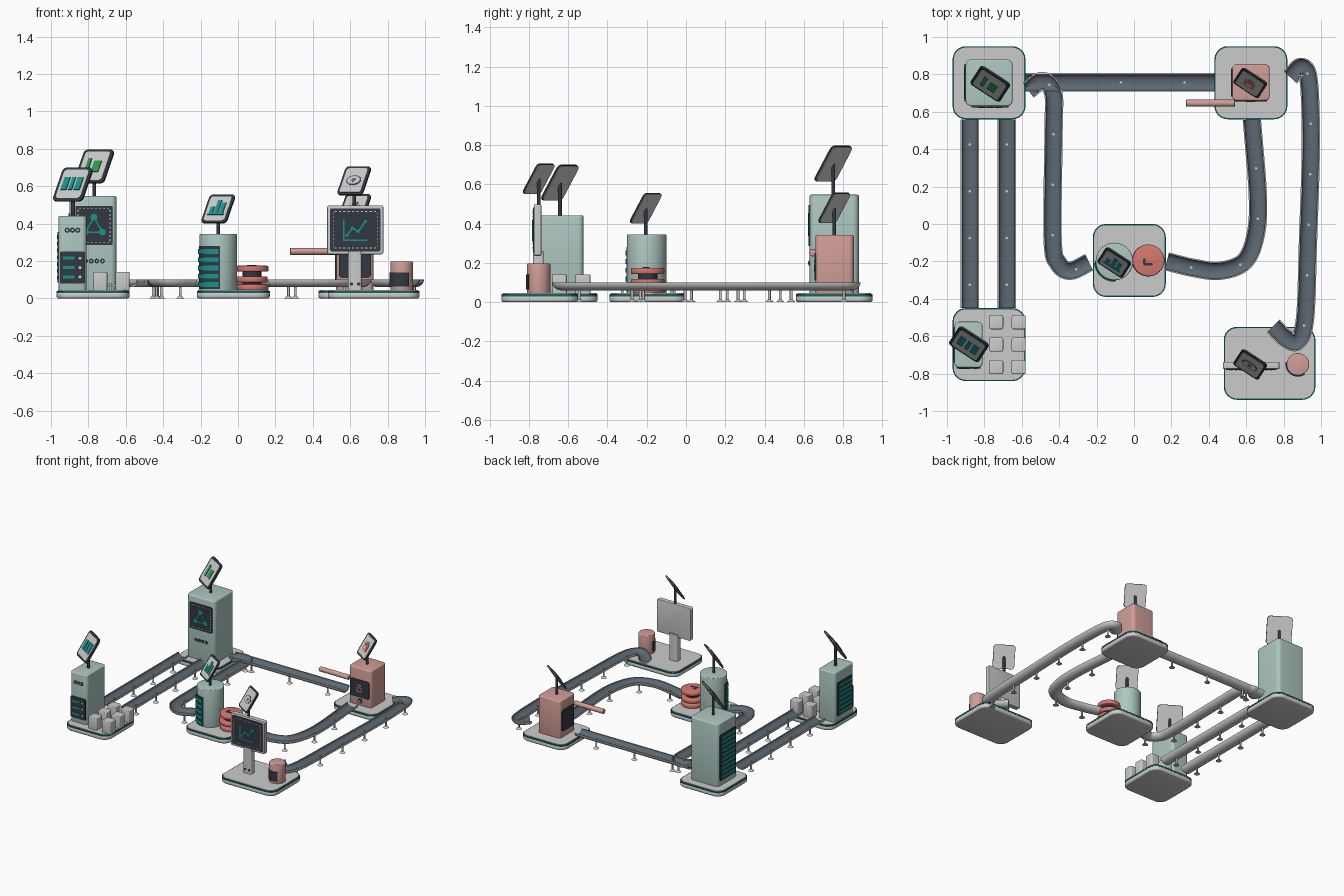
import bpy, bmesh, math
from mathutils import Matrix, Vector

if "Cube" in bpy.data.objects:
    bpy.data.objects.remove(bpy.data.objects["Cube"])


def mat(name, rgb):
    m = bpy.data.materials.new(name)
    m.diffuse_color = (*rgb, 1)
    m.use_nodes = True
    m.node_tree.nodes["Principled BSDF"].inputs["Base Color"].default_value = m.diffuse_color
    return m


SAGE = mat("sage", (.42, .57, .53))
PINK = mat("pink", (.64, .34, .31))
CORAL = mat("coral", (.66, .19, .16))
GREY = mat("light grey", (.60, .60, .60))
DARK = mat("charcoal", (.032, .04, .055))
SLATE = mat("slate belt", (.11, .14, .17))
TEAL = mat("teal", (.01, .29, .26))
TRIM = mat("dark teal", (.006, .13, .12))
GREEN = mat("green", (.03, .32, .08))


def finish(name, bm, mats, M=None):
    bmesh.ops.recalc_face_normals(bm, faces=bm.faces)
    me = bpy.data.meshes.new(name)
    if M:
        bm.transform(M)
    bm.to_mesh(me)
    bm.free()
    for m in mats:
        me.materials.append(m)
    me.shade_smooth()
    me.set_sharp_from_angle(angle=math.radians(35))
    ob = bpy.data.objects.new(name, me)
    bpy.context.collection.objects.link(ob)
    return ob


def prism(name, pts, z0, z1, m, M=None, bevel=0):
    bm = bmesh.new()
    f = bm.faces.new([bm.verts.new((x, y, z0)) for x, y in pts])
    ext = bmesh.ops.extrude_face_region(bm, geom=[f])['geom']
    bmesh.ops.translate(bm, vec=(0, 0, z1 - z0),
                        verts=[v for v in ext if isinstance(v, bmesh.types.BMVert)])
    bmesh.ops.recalc_face_normals(bm, faces=bm.faces)
    if bevel:
        es = [e for e in bm.edges if e.calc_face_angle(0) > 1]
        bmesh.ops.bevel(bm, geom=es, offset=bevel, segments=3, profile=.5, affect='EDGES')
    return finish(name, bm, [m], M)


def rrect(cx, cy, w, h, r):
    out = []
    for sx, sy, a in ((1, 1, 0), (-1, 1, 90), (-1, -1, 180), (1, -1, 270)):
        for i in range(7):
            t = math.radians(a + 15 * i)
            out.append((cx + sx * (w / 2 - r) + r * math.cos(t), cy + sy * (h / 2 - r) + r * math.sin(t)))
    return out


def rect(cx, cy, w, h):
    return [(cx + sx * w / 2, cy + sy * h / 2) for sx, sy in ((-1, -1), (1, -1), (1, 1), (-1, 1))]


def circle(cx, cy, r, n=40):
    return [(cx + r * math.cos(2 * math.pi * i / n), cy + r * math.sin(2 * math.pi * i / n)) for i in range(n)]


def arc(cx, cy, r0, r1, a0, a1, n=12):
    an = [math.radians(a0 + (a1 - a0) * i / n) for i in range(n + 1)]
    return ([(cx + r1 * math.cos(a), cy + r1 * math.sin(a)) for a in an] +
            [(cx + r0 * math.cos(a), cy + r0 * math.sin(a)) for a in reversed(an)])


def stroke(x0, y0, x1, y1, w):
    d = Vector((x1 - x0, y1 - y0)).normalized() * w / 2
    return [(x0 + d.y, y0 - d.x), (x1 + d.y, y1 - d.x), (x1 - d.y, y1 + d.x), (x0 - d.y, y0 + d.x)]


def frame(o, x, y):
    x, y = Vector(x).normalized(), Vector(y).normalized()
    n = x.cross(y)
    return Matrix(((x.x, y.x, n.x, o[0]), (x.y, y.y, n.y, o[1]), (x.z, y.z, n.z, o[2]), (0, 0, 0, 1)))


def front(x, y, z):
    return frame((x, y, z), (1, 0, 0), (0, 0, 1))


def left(x, y, z):
    return frame((x, y, z), (0, -1, 0), (0, 0, 1))


def dashes(M, w, h, n=8):
    for i in range(n):
        t = (i + .5) / n - .5
        for s in (-.5, .5):
            prism("panel_dash", rect(t * w, s * h, w / n * .5, .004), 0, .007, GREY, M)
            prism("panel_dash", rect(s * w, t * h, .004, h / n * .5), 0, .007, GREY, M)


def louvre(M, w, h, n):
    prism("vent_panel", rrect(0, 0, w, h, .01), -.003, .005, DARK, M)
    for i in range(n):
        prism("vent_slat", rect(0, ((i + .5) / n - .5) * h * .94, w * .86, h / n * .5), 0, .009, TEAL, M)


# Station bases
for x, y, w in ((-.775, -.645, .39), (-.775, .755, .39), (.625, .755, .39), (-.025, -.195, .39), (.725, -.745, .49)):
    prism("base_body", rrect(x, y, w, .39, .07), 0, .036, GREY, None, .012)
    prism("base_trim", rrect(x, y, w, .39, .07), .030, .041, TRIM)
    prism("base_top", rrect(x, y, w - .014, .376, .063), .036, .046, GREY)

# Towers and cylinder
prism("server_tower", rrect(-.885, -.645, .15, .245, .025), .04, .442, SAGE, None, .008)
prism("main_tower", rrect(-.775, .755, .25, .25, .03), .04, .547, SAGE, None, .008)
prism("pink_tower", rrect(.625, .757, .20, .195, .025), .04, .342, PINK, None, .008)
prism("storage_cylinder", circle(-.105, -.2, .10, 56), .04, .345, SAGE, None, .006)

# Server tower details
F = front(-.885, -.7675, .165)
prism("server_panel", rrect(0, 0, .13, .17, .008), -.003, .006, DARK, F)
for i in range(3):
    prism("server_row", rect(-.02, .05 - .05 * i, .06, .016), 0, .009, TEAL, F)
    prism("server_light", circle(.04, .05 - .05 * i, .008, 12), 0, .009, GREY, F)
for i in (-1, 0, 1):
    prism("tower_dot", circle(.028 * i, .2, .014, 20), -.002, .005, DARK, F)
    prism("tower_dot_core", circle(.028 * i, .2, .006, 12), 0, .008, SAGE, F)
louvre(left(-.96, -.645, .22), .19, .27, 7)

# Main tower details: panel with linked nodes
F = front(-.77, .63, .39)
prism("main_panel", rrect(0, 0, .20, .21, .01), -.003, .006, DARK, F)
dashes(F, .17, .18)
nodes = [(0, .045), (-.045, -.035), (.045, -.035)]
for i, (x, y) in enumerate(nodes):
    prism("node", circle(x, y, .018, 20), 0, .009, TEAL, F)
    prism("node_link", stroke(x, y, *nodes[i - 1], .008), 0, .008, TEAL, F)
for i in range(4):
    prism("main_dot", circle(-.045 + .03 * i, -.19, .013, 20), -.002, .005, DARK, F)
    prism("main_dot_core", circle(-.045 + .03 * i, -.19, .005, 12), 0, .008, SAGE, F)
louvre(left(-.90, .755, .27), .20, .37, 10)

# Pink tower details and arm
F = front(.625, .66, .18)
prism("pink_tower_panel", rrect(0, 0, .17, .14, .015), -.003, .006, DARK, F)
prism("panel_box", rect(0, -.008, .05, .04), 0, .008, CORAL, F)
prism("panel_box_core", rect(0, -.008, .03, .022), 0, .009, DARK, F)
prism("panel_box_lid", rect(0, .027, .03, .012), 0, .008, CORAL, F)
prism("pink_tower_badge", circle(0, -.10, .02, 20), -.002, .005, DARK, F)
prism("pink_tower_badge_core", circle(0, -.10, .010, 16), 0, .008, PINK, F)
prism("side_panel", rrect(0, 0, .15, .17, .015), -.003, .006, DARK, left(.525, .757, .18))
prism("arm", circle(0, 0, .019, 24), .278, .54, PINK, frame((0, .646, .252), (0, 1, 0), (0, 0, 1)), .004)

# Cylinder vents
prism("cylinder_vent_panel", arc(-.105, -.2, .095, .104, 180, 275, 20), .05, .28, DARK)
for i in range(5):
    prism("cylinder_vent_slat", arc(-.105, -.2, .097, .109, 184, 271, 20), .062 + .044 * i, .087 + .044 * i, TEAL)

# Stack of discs
prism("disc_core", circle(.075, -.195, .05), .045, .15, DARK)
for i, z in enumerate((.044, .086, .143)):
    prism("stack_disc", circle(.078 - .004 * (i % 2), -.195, .085, 48), z, z + .032, CORAL, None, .008)
prism("disc_mark_long", rect(.075, -.215, .05, .012), .172, .178, DARK)
prism("disc_mark_short", rect(.055, -.20, .012, .03), .172, .178, DARK)

# Boxes beside the server tower
for x in (-.737, -.617):
    for y in (-.525, -.645, -.765):
        prism("box", rrect(x, y, .076, .076, .012), .04, .142, GREY, None, .006)

# Monitor on a post
prism("monitor_post", rrect(.625, -.752, .072, .055, .012), .04, .26, GREY)
F = front(.627, -.775, .367)
prism("monitor_case", rrect(0, 0, .30, .262, .012), -.038, 0, GREY, F, .004)
prism("monitor_screen", rrect(0, 0, .268, .23, .008), -.003, .005, DARK, F)
dashes(F, .235, .195, 10)
prism("chart_axis_x", rect(0, -.055, .13, .008), 0, .008, TEAL, F)
prism("chart_axis_y", rect(-.062, 0, .008, .11), 0, .008, TEAL, F)
chart = [(-.045, -.03), (-.015, .01), (.015, -.01), (.055, .045)]
for a, b in zip(chart, chart[1:]):
    prism("chart_line", stroke(*a, *b, .009), 0, .008, TEAL, F)
for x, y in chart:
    prism("chart_point", circle(x, y, .008, 14), 0, .009, TEAL, F)
for x in (-.02, .018):
    prism("post_dot", circle(x, -.29, .009, 14), -.01, .006, DARK, F)

# Drum
prism("drum", circle(.876, -.75, .06), .04, .197, PINK, None, .006)
prism("drum_label", arc(.876, -.75, .055, .066, 170, 305, 20), .065, .14, DARK)


# Tilted sign cards on poles
def sign(x, y, z, s, base):
    th = math.radians(33)
    sn, cs = math.sin(th), math.cos(th)
    M = frame((x, y, z), (cs, -sn, 0), (.11 * sn, .11 * cs, .175)) @ Matrix.Scale(s, 4)
    prism("sign_pole", circle(x, y, .010, 16), base, z, DARK)
    prism("sign_frame", rrect(0, 0, .19, .21, .025), -.004, .006, DARK, M)
    prism("sign_face", rrect(0, 0, .158, .178, .016), 0, .009, GREY, M)
    prism("sign_back", rrect(0, 0, .184, .204, .024), -.008, 0, GREY, M)
    return M


def bars(M, m, items):
    for it in items:
        prism("sign_icon", rect(*it), .005, .014, m, M)


bars(sign(-.882, -.642, .608, 1, .43), TEAL, [(-.042, 0, .036, .08), (0, 0, .022, .08), (.042, 0, .036, .08)])
bars(sign(-.768, .75, .705, 1, .53), GREEN, [(-.035, 0, .022, .09), (.02, -.005, .045, .07)])
M = sign(.622, .755, .48, .85, .33)
bars(M, CORAL, [(0, -.01, .075, .06), (0, .035, .04, .018)])
prism("sign_icon_core", rect(0, -.01, .035, .03), .01, .016, GREY, M)
bars(sign(-.105, -.205, .478, .85, .33), TEAL,
     [(-.038, -.015, .028, .05), (0, .01, .028, .10), (.038, 0, .028, .08), (0, -.045, .12, .012)])
M = sign(.622, -.75, .628, .85, .48)
prism("sign_eye", [(.055 * math.cos(i * .2618), .036 * math.sin(i * .2618)) for i in range(24)], .005, .012, SLATE, M)
prism("sign_eye_white", [(.046 * math.cos(i * .2618), .028 * math.sin(i * .2618)) for i in range(24)], .006, .013, GREY, M)
prism("sign_pupil", circle(0, 0, .014, 20), .006, .014, SLATE, M)


# Conveyors: half-pipe channel swept along a smooth path, on small flared legs
def smooth_path(p, n=10):
    p = [Vector(q) for q in p]
    p = [2 * p[0] - p[1]] + p + [2 * p[-1] - p[-2]]
    out = []
    for a, b, c, d in zip(p, p[1:], p[2:], p[3:]):
        for i in range(n):
            t = i / n
            out.append(.5 * (2 * b + (c - a) * t + (2 * a - 5 * b + 4 * c - d) * t * t + (3 * b - a - 3 * c + d) * t ** 3))
    return out + [p[-2]]


def leg(x, y):
    prism("conveyor_leg", circle(x, y, .007, 12), .005, .08, GREY)
    bm = bmesh.new()
    bmesh.ops.create_cone(bm, cap_ends=True, segments=20, radius1=.022, radius2=.007, depth=.014)
    finish("conveyor_foot", bm, [GREY], Matrix.Translation((x, y, .007)))


def conveyor(pts, n=10, gap=.27):
    path = smooth_path(pts, n) if len(pts) > 2 else [Vector(q) for q in pts]
    angs = [math.pi * i / 12 for i in range(13)]
    prof = ([(-.049 * math.cos(a), .1 - .04 * math.sin(a)) for a in angs] +
            [(.042 * math.cos(a), .1 - .028 * math.sin(a)) for a in angs])
    bm, rings = bmesh.new(), []
    for i, p in enumerate(path):
        d = (path[min(i + 1, len(path) - 1)] - path[max(i - 1, 0)]).normalized()
        rings.append([bm.verts.new((p.x + d.y * u, p.y - d.x * u, z)) for u, z in prof])
    k = len(prof)
    for r, s in zip(rings, rings[1:]):
        for j in range(k):
            f = bm.faces.new((r[j], r[(j + 1) % k], s[(j + 1) % k], s[j]))
            f.material_index = int(13 <= j < k - 1)
    bm.faces.new(rings[0])
    bm.faces.new(rings[-1])
    finish("conveyor", bm, [GREY, SLATE])
    run = gap * .5
    for a, b in zip(path, path[1:]):
        length = (b - a).length
        while run < length:
            leg(*a.lerp(b, run / length))
            run += gap
        run -= length


conveyor([(-.878, -.45), (-.878, .56)], gap=.25)
conveyor([(-.68, -.45), (-.68, .56)], gap=.25)
conveyor([(-.58, .757), (.43, .757)], gap=.34)
conveyor([(-.565, .715), (-.49, .765), (-.432, .70), (-.43, .5), (-.435, -.08), (-.405, -.21), (-.34, -.25), (-.24, -.205)])
conveyor([(.175, -.2), (.32, -.235), (.46, -.25), (.59, -.20), (.65, -.06), (.662, .15), (.63, .56)])
conveyor([(.835, .785), (.895, .84), (.935, .76), (.945, .4), (.93, -.1), (.915, -.5), (.875, -.625), (.81, -.61), (.745, -.545)])
